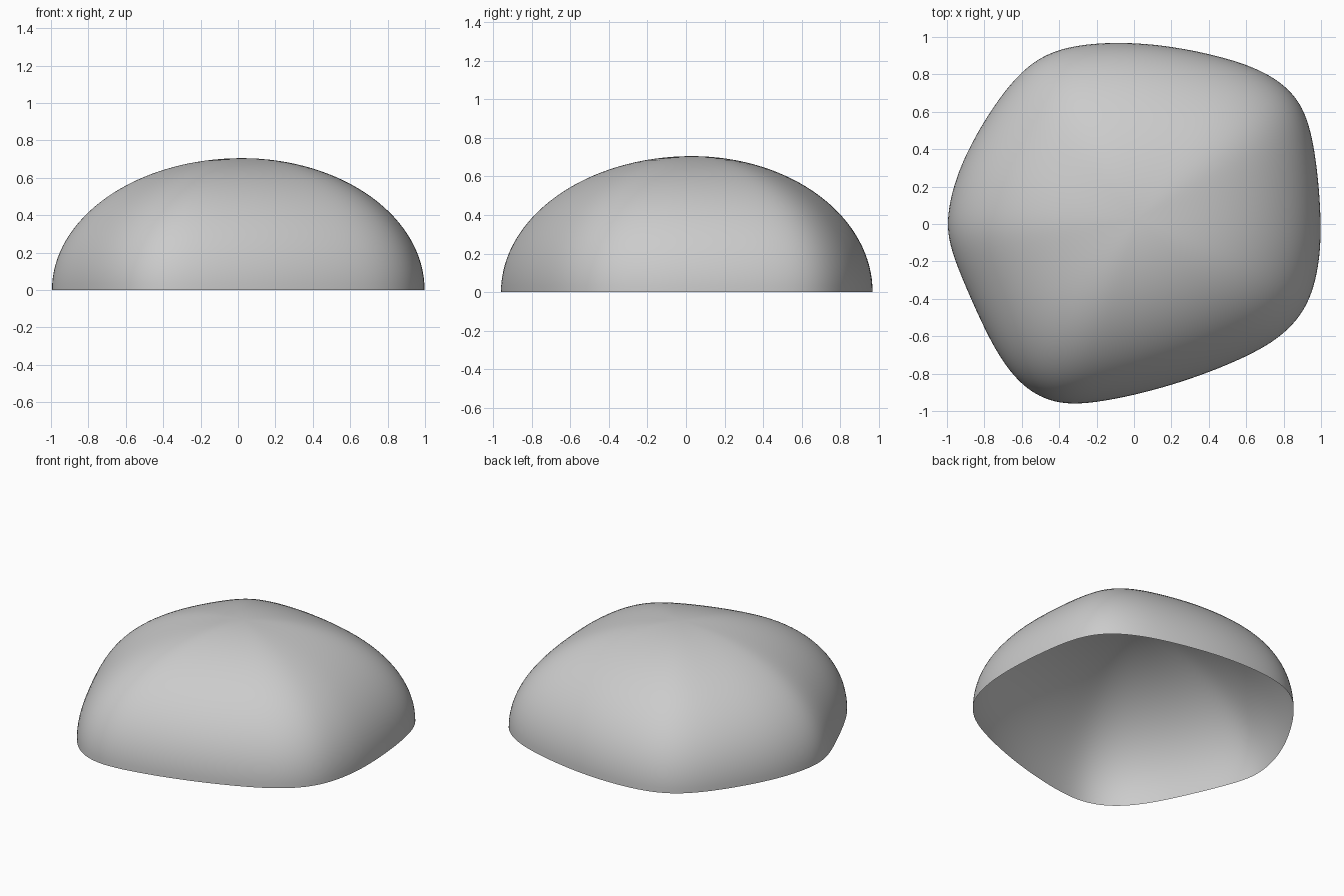
import bpy, math
from mathutils import Vector

if "Cube" in bpy.data.objects:
    bpy.data.objects.remove(bpy.data.objects["Cube"])

# Rim outline, seen from above (counter-clockwise)
RIM = [(1.0, -.03), (.985, .24), (.94, .53), (.85, .70), (.70, .81), (.50, .885),
       (.20, .95), (-.10, .972), (-.40, .94), (-.60, .82), (-.77, .60), (-.90, .37),
       (-.97, .18), (-1.0, 0), (-.97, -.16), (-.88, -.38), (-.75, -.66), (-.62, -.84),
       (-.48, -.935), (-.30, -.967), (0, -.915), (.30, -.83), (.60, -.71), (.80, -.59),
       (.93, -.43), (.985, -.23)]
HEIGHT = 0.705
CENTRE = Vector((0.02, 0.03))
STEPS, RINGS = 6, 32


def closed_spline(points, steps):
    """Catmull-Rom curve through a closed loop, lightly relaxed."""
    p = [Vector(q) for q in points]
    n = len(p)
    out = []
    for i in range(n):
        a, b, c, d = p[i - 1], p[i], p[(i + 1) % n], p[(i + 2) % n]
        for s in range(steps):
            t = s / steps
            out.append(0.5 * (2 * b + (c - a) * t + (2 * a - 5 * b + 4 * c - d) * t * t
                              + (3 * b - a - 3 * c + d) * t ** 3))
    m = len(out)
    for _ in range(12):
        out = [(out[i - 1] + 2 * out[i] + out[(i + 1) % m]) / 4 for i in range(m)]
    return out


# Dome shell: the rim shrinks to the apex along quarter ellipses, open below
rim = closed_spline(RIM, STEPS)
n = len(rim)
verts, faces = [], []
for k in range(RINGS):
    a = math.pi / 2 * k / RINGS
    for p in rim:
        q = CENTRE * (1 - math.cos(a)) + p * math.cos(a)
        verts.append((q.x, q.y, HEIGHT * math.sin(a)))
verts.append((CENTRE.x, CENTRE.y, HEIGHT))
for k in range(RINGS - 1):
    for i in range(n):
        j = (i + 1) % n
        faces.append((k * n + i, k * n + j, (k + 1) * n + j, (k + 1) * n + i))
top = (RINGS - 1) * n
faces += [(top + i, top + (i + 1) % n, len(verts) - 1) for i in range(n)]

mesh = bpy.data.meshes.new("dome_shell")
mesh.from_pydata(verts, [], faces)
mesh.shade_smooth()
dome = bpy.data.objects.new("dome_shell", mesh)
bpy.context.collection.objects.link(dome)
